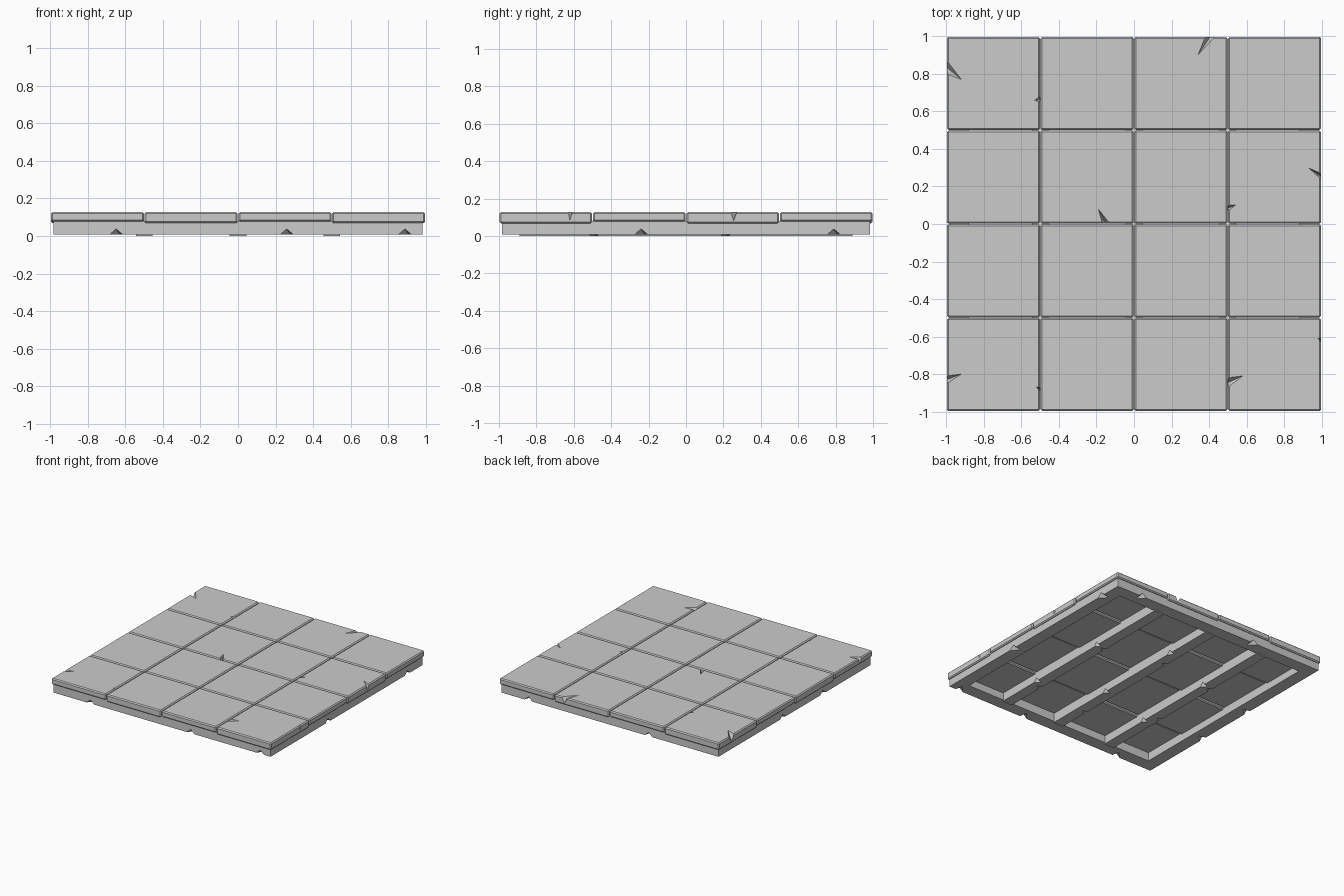
import bpy, bmesh, random
from mathutils import Vector

random.seed(4)
if "Cube" in bpy.data.objects:
    bpy.data.objects.remove(bpy.data.objects["Cube"], do_unlink=True)

stone = bpy.data.materials.new("grey_stone")
stone.use_nodes = True
grey = (0.6, 0.6, 0.6, 1)
stone.diffuse_color = grey
stone.node_tree.nodes["Principled BSDF"].inputs["Base Color"].default_value = grey


def finish(name, bm):
    bmesh.ops.recalc_face_normals(bm, faces=bm.faces[:])
    mesh = bpy.data.meshes.new(name)
    bm.to_mesh(mesh)
    bm.free()
    mesh.materials.append(stone)
    obj = bpy.data.objects.new(name, mesh)
    bpy.context.scene.collection.objects.link(obj)
    return obj


def box(name, lo, hi, bevel=0):
    bm = bmesh.new()
    bmesh.ops.create_cube(bm, size=1)
    lo, hi = Vector(lo), Vector(hi)
    for v in bm.verts:
        v.co = (lo + hi) / 2 + v.co * (hi - lo)
    if bevel:
        bmesh.ops.bevel(bm, geom=bm.edges[:], offset=bevel, segments=1, affect='EDGES')
    return finish(name, bm)


def cut(obj, cutter):
    mod = obj.modifiers.new("cut", 'BOOLEAN')
    mod.operation = 'DIFFERENCE'
    mod.solver = 'EXACT'
    mod.object = cutter
    bpy.context.view_layer.objects.active = obj
    bpy.ops.object.modifier_apply(modifier="cut")
    bpy.data.objects.remove(cutter, do_unlink=True)


def chip(obj, a, b, deep, tip):
    """Knock a pointed wedge out of an edge: a-b on the edge, deep on the side, tip inward."""
    a, b, deep, tip = map(Vector, (a, b, deep, tip))
    mid = (a + b + deep + tip) / 4
    # push the outer side past the surface so the cut is clean
    out = (a + b) / 2 - tip
    out.z = 0
    out = out.normalized() * 0.01
    up = Vector((0, 0, 0.004 if deep.z < a.z else -0.004))
    bm = bmesh.new()
    pts = [a, b, deep, tip, a + out, b + out, deep + out,
           a + out + up, b + out + up, tip + up]
    for p in pts:
        bm.verts.new(p)
    bmesh.ops.convex_hull(bm, input=bm.verts[:])
    loose = [v for v in bm.verts if not v.link_faces]
    bmesh.ops.delete(bm, geom=loose, context='VERTS')
    cut(obj, finish("chip_cutter", bm))


# Paving slabs, alternate ones slightly thicker
TOP, PITCH, HALF = 0.127, 0.5, 0.2475
tiles = {}
for col in range(4):
    for row in range(4):
        x, y = (col - 1.5) * PITCH, (row - 1.5) * PITCH
        base = 0.068 if (col + row) % 2 else 0.078
        tiles[col, row] = box(f"slab_{col}_{row}", (x - HALF, y - HALF, base),
                              (x + HALF, y + HALF, TOP), 0.008)

# Chips on the slabs: slab, axis of the edge normal, edge place, span, tip
slab_chips = [
    ((0, 3), 0, -0.997, 0.80, 0.87, (-0.92, 0.77)),
    ((2, 3), 1, 0.997, 0.38, 0.43, (0.34, 0.90)),
    ((1, 2), 1, 0.003, -0.17, -0.13, (-0.19, 0.08)),
    ((0, 0), 0, -0.997, -0.85, -0.81, (-0.92, -0.80)),
    ((3, 0), 0, 0.503, -0.87, -0.82, (0.58, -0.81)),
    ((3, 2), 0, 0.997, 0.24, 0.27, (0.93, 0.30)),
    ((3, 2), 0, 0.503, 0.07, 0.10, (0.54, 0.10)),
    ((3, 0), 0, 0.997, -0.63, -0.61, (0.98, -0.61)),
    ((0, 3), 0, -0.503, 0.65, 0.68, (-0.53, 0.66)),
    ((0, 0), 0, -0.503, -0.89, -0.87, (-0.52, -0.87)),
]
for key, axis, edge, s, e, tip in slab_chips:
    def at(t, z):
        return (edge, t, z) if axis == 0 else (t, edge, z)
    chip(tiles[key], at(s, TOP), at(e, TOP), at((s + e) / 2, 0.08), (*tip, TOP))

# Supporting frame with an open middle
R, INNER, BOTTOM = 0.985, 0.88, 0.008
frame = box("base_frame", (-R, -R, BOTTOM), (R, R, 0.08))
cut(frame, box("hole_cutter", (-INNER, -INNER, -0.1), (INNER, INNER, 0.2)))
# Chips along the lower rim: axis, side, middle
for axis, side, mid in [(1, -1, -0.65), (1, -1, 0.26), (1, -1, 0.89),
                        (0, 1, -0.24), (0, 1, 0.79), (1, 1, 0.74),
                        (1, 1, -0.35), (0, -1, -0.37), (0, -1, 0.15)]:
    def rim(t, r, z):
        return (r * side, t, z) if axis == 0 else (t, r * side, z)
    chip(frame, rim(mid - 0.035, R, BOTTOM), rim(mid + 0.035, R, BOTTOM),
         rim(mid, R, 0.038), rim(mid + 0.02, R - 0.06, BOTTOM))

# Three support beams running front to back, with worn lower edges
for name, x in (("left", 0.5), ("middle", 0), ("right", -0.5)):
    beam = box(f"{name}_beam", (x - 0.045, -INNER - 0.01, 0), (x + 0.045, INNER + 0.01, 0.08))
    for side in (-1, 1):
        for y in (-0.45, 0.35):
            y += random.uniform(-0.2, 0.2)
            edge = x + side * 0.045
            chip(beam, (edge, y - 0.025, 0), (edge, y + 0.025, 0),
                 (edge, y, 0.03), (edge - side * 0.04, y + 0.01, 0))
